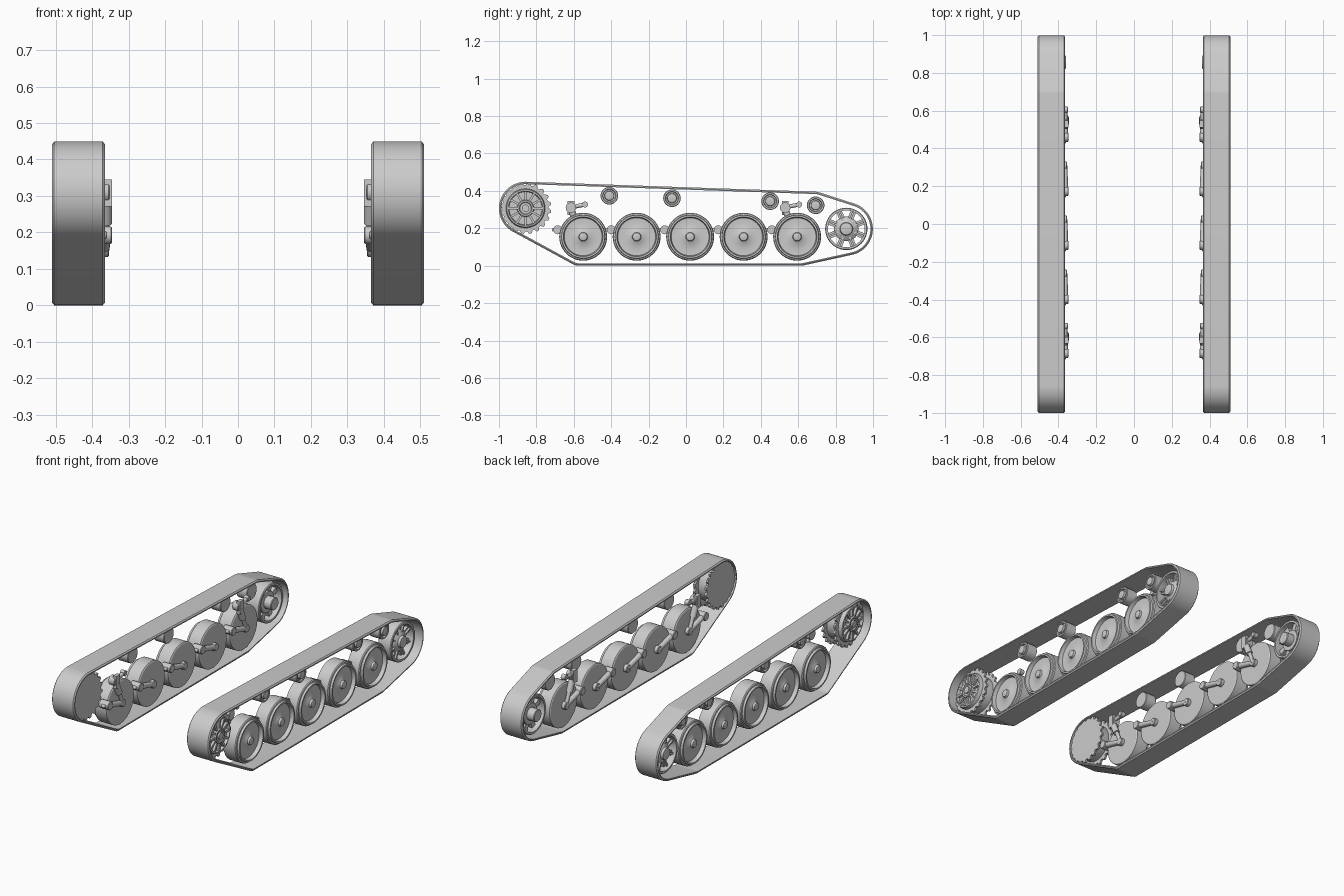
import bpy, bmesh
from math import sin, cos, pi, radians
from mathutils import Vector, Matrix
from mathutils.geometry import convex_hull_2d

cube = bpy.data.objects.get("Cube")
if cube:
    bpy.data.objects.remove(cube)

steel = bpy.data.materials.new("plain_grey_steel")
steel.use_nodes = True
GREY = (0.6, 0.6, 0.6, 1)
steel.diffuse_color = GREY
steel.node_tree.nodes["Principled BSDF"].inputs["Base Color"].default_value = GREY


def finish(name, bm):
    """Turn a left-hand part into an object mirrored to both sides."""
    bmesh.ops.recalc_face_normals(bm, faces=bm.faces)
    mesh = bpy.data.meshes.new(name)
    bm.to_mesh(mesh)
    bm.free()
    obj = bpy.data.objects.new(name, mesh)
    bpy.context.collection.objects.link(obj)
    mesh.materials.append(steel)
    mirror = obj.modifiers.new("both_sides", 'MIRROR')
    mirror.use_mirror_merge = False
    bpy.ops.object.select_all(action='DESELECT')
    obj.select_set(True)
    bpy.context.view_layer.objects.active = obj
    bpy.ops.object.shade_smooth_by_angle(angle=radians(32))
    return obj


def bridge(bm, rings, closed=False):
    """Join successive rings of vertices with quads, capping open ends."""
    n = len(rings[0])
    pairs = list(zip(rings, rings[1:]))
    if closed:
        pairs.append((rings[-1], rings[0]))
    for a, b in pairs:
        for i in range(n):
            j = (i + 1) % n
            bm.faces.new((a[i], a[j], b[j], b[i]))
    if not closed:
        bm.faces.new(rings[0])
        bm.faces.new(rings[-1])


def lathe(bm, y, z, profile, closed=False, n=40):
    """Revolve (x, radius) points about an axle at y, z."""
    rings = [[bm.verts.new((x, y + r * cos(2 * pi * i / n), z + r * sin(2 * pi * i / n)))
              for i in range(n)] for x, r in profile]
    bridge(bm, rings, closed)


def peg(bm, y, z, x0, x1, r):
    b = min(0.003, r / 4)
    lathe(bm, y, z, [(x0, r - b), (x0 + b, r), (x1, r)], n=20)


def rod(bm, p, q, r0, r1=None):
    p, q = Vector(p), Vector(q)
    turn = (q - p).to_track_quat('Z', 'Y').to_matrix().to_4x4()
    bmesh.ops.create_cone(bm, cap_ends=True, segments=16, radius1=r0, radius2=r1 or r0,
                          depth=(q - p).length, matrix=Matrix.Translation((p + q) / 2) @ turn)


def block(bm, centre, size, angle=0, radius=0):
    """Box, optionally pushed out along a radius around an axle."""
    m = (Matrix.Translation(centre) @ Matrix.Rotation(angle, 4, 'X')
         @ Matrix.Translation((0, radius, 0)) @ Matrix.Diagonal((*size, 1)))
    bmesh.ops.create_cube(bm, size=1, matrix=m)


def gear(bm, y, z, x0, x1, root, tip, teeth):
    rings = []
    for x in (x0, x1):
        ring = []
        for t in range(teeth):
            for frac, r in ((0, root), (0.25, root), (0.45, tip), (0.75, tip)):
                a = 2 * pi * (t + frac) / teeth
                ring.append(bm.verts.new((x, y + r * cos(a), z + r * sin(a))))
        rings.append(ring)
    bridge(bm, rings)


SPROCKET = (-0.858, 0.307)
IDLER = (0.857, 0.197)
WHEEL_Z = 0.155
WHEELS = [-0.55 + 0.286 * i for i in range(5)]
ROLLERS = [(-0.41, 0.374), (-0.075, 0.361), (0.45, 0.345), (0.693, 0.323)]

# Track band: taut loop around the running gear, with chamfered edges
guides = [(*SPROCKET, 0.142), (*IDLER, 0.142), (0.69, 0.323, 0.073),
          (-0.575, 0.06, 0.06), (0.615, 0.06, 0.06)]
arc = [(y, z, r, 2 * pi * i / 64) for y, z, r in guides for i in range(64)]
hull = convex_hull_2d([(y + r * cos(a), z + r * sin(a)) for y, z, r, a in arc])
section = [(0.365, 0.013), (0.365, 0.007), (0.371, 0), (0.504, 0), (0.51, 0.007), (0.51, 0.013)]
bm = bmesh.new()
rings = []
for x, inset in section:
    rings.append([bm.verts.new((x, arc[i][0] + (arc[i][2] - inset) * cos(arc[i][3]),
                                arc[i][1] + (arc[i][2] - inset) * sin(arc[i][3]))) for i in hull])
bridge(bm, rings, closed=True)
finish("track_band", bm)

# Road wheels: flat back, stepped tyre, dished face and hub cap
wheel_profile = [(0.376, 0.122), (0.38, 0.128), (0.455, 0.128), (0.46, 0.124), (0.462, 0.117),
                 (0.474, 0.115), (0.474, 0.106), (0.452, 0.101), (0.449, 0.07), (0.456, 0.034),
                 (0.462, 0.024), (0.474, 0.021), (0.477, 0.012)]
bm = bmesh.new()
for y in WHEELS:
    lathe(bm, y, WHEEL_Z, wheel_profile, n=48)
finish("road_wheels", bm)

# Return rollers
bm = bmesh.new()
for y, z in ROLLERS:
    lathe(bm, y, z, [(0.395, 0.044), (0.398, 0.047), (0.462, 0.047), (0.465, 0.044), (0.465, 0.036),
                     (0.456, 0.033), (0.456, 0.026), (0.47, 0.024), (0.472, 0.015)], n=32)
finish("return_rollers", bm)

# Drive sprocket: two toothed discs, drum and a slotted hub
bm = bmesh.new()
sy, sz = SPROCKET
for x in (0.374, 0.448):
    gear(bm, sy, sz, x, x + 0.012, 0.124, 0.138, 20)
lathe(bm, sy, sz, [(0.38, 0.105), (0.465, 0.105), (0.482, 0.1), (0.484, 0.092), (0.468, 0.088),
                   (0.468, 0.046), (0.488, 0.042), (0.488, 0.034), (0.482, 0.03)])
for i in range(12):
    block(bm, (0.474, sy, sz), (0.016, 0.048, 0.012), 2 * pi * i / 12, 0.067)
peg(bm, sy, sz, 0.47, 0.492, 0.02)
finish("drive_sprocket", bm)

# Idler wheel: open rim, eight spokes and hub
bm = bmesh.new()
iy, iz = IDLER
lathe(bm, iy, iz, [(0.385, 0.098), (0.385, 0.109), (0.389, 0.113), (0.466, 0.113),
                   (0.47, 0.109), (0.47, 0.098)], closed=True, n=48)
lathe(bm, iy, iz, [(0.408, 0.06), (0.44, 0.066), (0.452, 0.05), (0.46, 0.035),
                   (0.474, 0.032), (0.477, 0.018)])
for i in range(8):
    a = 2 * pi * (i + 0.5) / 8
    block(bm, (0.428, iy, iz), (0.03, 0.06, 0.03), a, 0.075)
    block(bm, (0.446, iy, iz), (0.016, 0.064, 0.01), a, 0.07)
peg(bm, iy, iz, 0.361, 0.42, 0.036)
finish("idler_wheel", bm)

# Suspension arms: axle, trailing arm and pivot for every road wheel
bm = bmesh.new()
for y in WHEELS:
    py, pz = y - 0.135, 0.192
    peg(bm, y, WHEEL_Z, 0.354, 0.385, 0.022)
    peg(bm, py, pz, 0.346, 0.405, 0.024)
    peg(bm, py - 0.022, pz, 0.36, 0.385, 0.01)
    rod(bm, (0.366, y, WHEEL_Z), (0.366, py, pz), 0.014, 0.017)
finish("suspension_arms", bm)

# Shock absorbers beside the first and last road wheels
bm = bmesh.new()
for y, wheel in ((-0.615, WHEELS[0]), (0.53, WHEELS[-1])):
    block(bm, (0.357, y, 0.308), (0.022, 0.036, 0.074))
    peg(bm, y, 0.31, 0.352, 0.39, 0.028)
    rod(bm, (0.364, y, 0.312), (0.364, y + 0.075, 0.327), 0.011)
    peg(bm, y + 0.075, 0.327, 0.35, 0.378, 0.016)
    rod(bm, (0.363, y, 0.3), (0.363, (y + wheel) / 2, 0.225), 0.018)
    rod(bm, (0.363, (y + wheel) / 2, 0.23), (0.363, wheel, WHEEL_Z), 0.011)
finish("shock_absorbers", bm)
